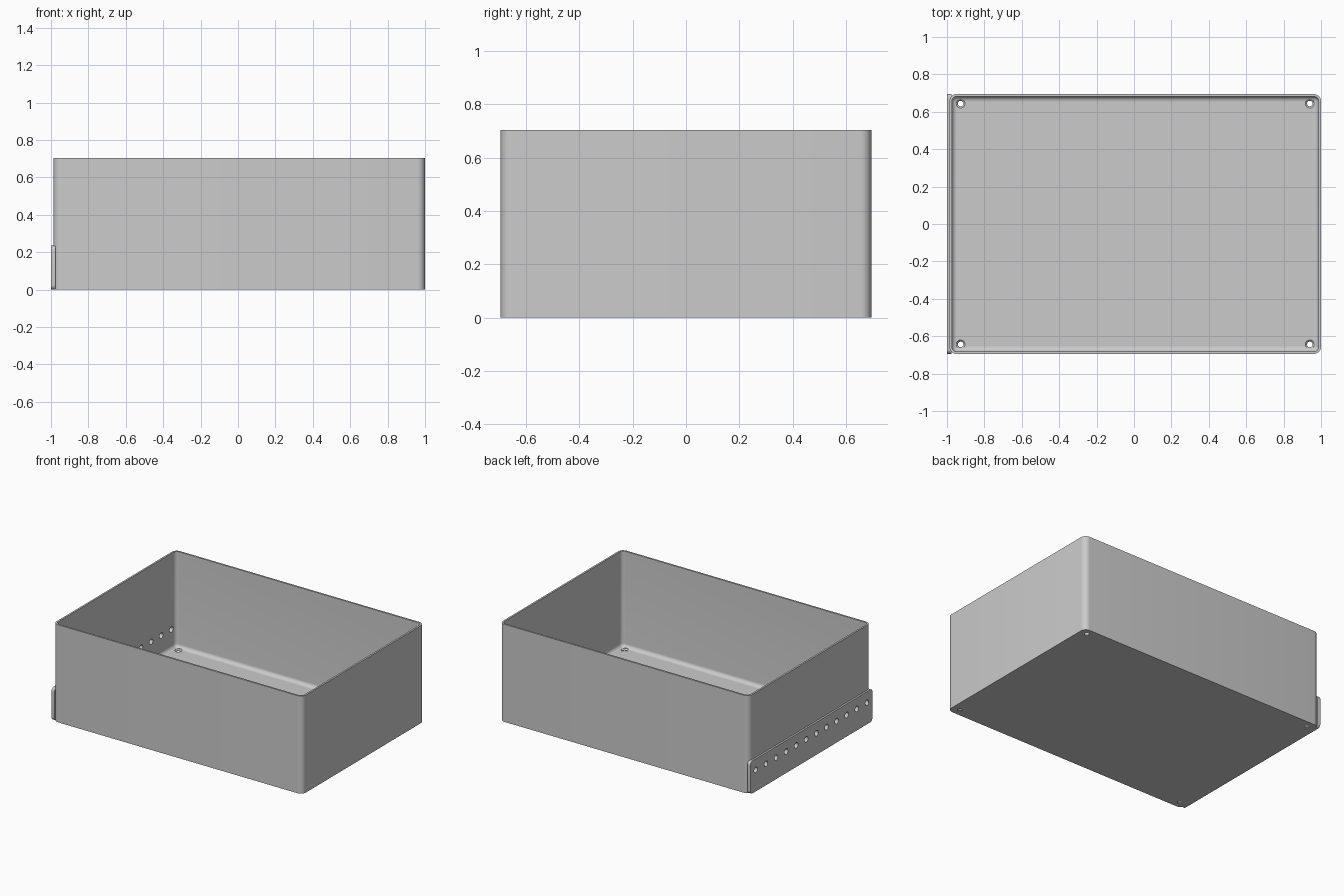
import bpy
import bmesh
import math
from mathutils import Matrix, Vector

default = bpy.data.objects.get("Cube")
if default:
    bpy.data.objects.remove(default, do_unlink=True)

# Overall dimensions
LEFT, RIGHT, HALF_Y, HEIGHT = -0.987, 1.0, 0.695, 0.703
WALL, CORNER, FILLET = 0.013, 0.04, 0.027
MID_X, HALF_X = (LEFT + RIGHT) / 2, (RIGHT - LEFT) / 2
PLATE_TOP, PLATE_CORNER = 0.235, 0.025

# Single grey material
grey = bpy.data.materials.new("plain grey")
grey.use_nodes = True
grey.diffuse_color = (0.6, 0.6, 0.6, 1)
grey.node_tree.nodes["Principled BSDF"].inputs["Base Color"].default_value = (0.6, 0.6, 0.6, 1)


def make_object(name, bm):
    bmesh.ops.recalc_face_normals(bm, faces=bm.faces[:])
    mesh = bpy.data.meshes.new(name)
    bm.to_mesh(mesh)
    bm.free()
    mesh.materials.append(grey)
    obj = bpy.data.objects.new(name, mesh)
    bpy.context.collection.objects.link(obj)
    return obj


def rounded_rect(half_u, half_v, radius, steps=8):
    """Outline of a rounded rectangle centred on the origin."""
    points = []
    for corner, (su, sv) in enumerate([(1, 1), (-1, 1), (-1, -1), (1, -1)]):
        for i in range(steps + 1):
            a = math.pi / 2 * (corner + i / steps)
            points.append((su * (half_u - radius) + radius * math.cos(a),
                           sv * (half_v - radius) + radius * math.sin(a)))
    return points


def loft(bm, rings):
    """Bridge rings of equal length and cap both ends."""
    loops = [[bm.verts.new(p) for p in ring] for ring in rings]
    count = len(loops[0])
    for a, b in zip(loops, loops[1:]):
        for i in range(count):
            j = (i + 1) % count
            bm.faces.new((a[i], a[j], b[j], b[i]))
    bm.faces.new(loops[0])
    bm.faces.new(loops[-1])


def tray_ring(inset, z):
    radius = max(CORNER - inset, 0.0005)
    outline = rounded_rect(HALF_X - inset, HALF_Y - inset, radius)
    return [(MID_X + u, v, z) for u, v in outline]


def add_cone(bm, centre, r1, r2, depth, rotation=Matrix()):
    bmesh.ops.create_cone(bm, cap_ends=True, segments=24, radius1=r1, radius2=r2,
                          depth=depth, matrix=Matrix.Translation(Vector(centre)) @ rotation)


def cut(obj, cutter):
    bpy.context.view_layer.objects.active = obj
    mod = obj.modifiers.new("holes", "BOOLEAN")
    mod.operation = "DIFFERENCE"
    mod.solver = "EXACT"
    mod.object = cutter
    bpy.ops.object.modifier_apply(modifier=mod.name)


# Open tray: outer wall, rim, inner wall, then a rounded transition to the floor
rings = [tray_ring(0, 0), tray_ring(0, HEIGHT), tray_ring(WALL, HEIGHT)]
for i in range(9):
    a = math.pi / 2 * i / 8
    rings.append(tray_ring(WALL + FILLET * (1 - math.cos(a)),
                           WALL + FILLET * (1 - math.sin(a))))
bm = bmesh.new()
loft(bm, rings)
tray = make_object("tray", bm)

# Side mounting strip with rounded corners
outline = rounded_rect(HALF_Y, PLATE_TOP / 2, PLATE_CORNER)
bm = bmesh.new()
loft(bm, [[(x, u, v + PLATE_TOP / 2) for u, v in outline] for x in (-1.0, -0.976)])
strip = make_object("mounting_strip", bm)

# Row of holes through the strip and the wall behind it
bm = bmesh.new()
for i in range(12):
    add_cone(bm, (-0.985, (i - 5.5) * 0.115, 0.155), 0.02, 0.02, 0.08,
             Matrix.Rotation(math.pi / 2, 4, "Y"))
row_cutter = make_object("row_hole_cutter", bm)

# Countersunk screw holes in the floor corners
bm = bmesh.new()
for sx in (-1, 1):
    for sy in (-1, 1):
        loft_x, loft_y = MID_X + sx * (HALF_X - 0.06), sy * (HALF_Y - 0.051)
        circle = [(math.cos(t * math.tau / 24), math.sin(t * math.tau / 24)) for t in range(24)]
        loft(bm, [[(loft_x + r * c, loft_y + r * s, z) for c, s in circle]
                  for r, z in ((0.015, -0.02), (0.015, 0.004), (0.024, WALL), (0.024, 0.04))])
floor_cutter = make_object("floor_hole_cutter", bm)

cut(tray, row_cutter)
cut(tray, floor_cutter)
cut(strip, row_cutter)
for cutter in (row_cutter, floor_cutter):
    bpy.data.objects.remove(cutter, do_unlink=True)

# Smooth the rounded areas, keep the edges crisp
bpy.ops.object.select_all(action="DESELECT")
for obj in (tray, strip):
    obj.select_set(True)
bpy.context.view_layer.objects.active = tray
bpy.ops.object.shade_smooth_by_angle(angle=math.radians(30))
